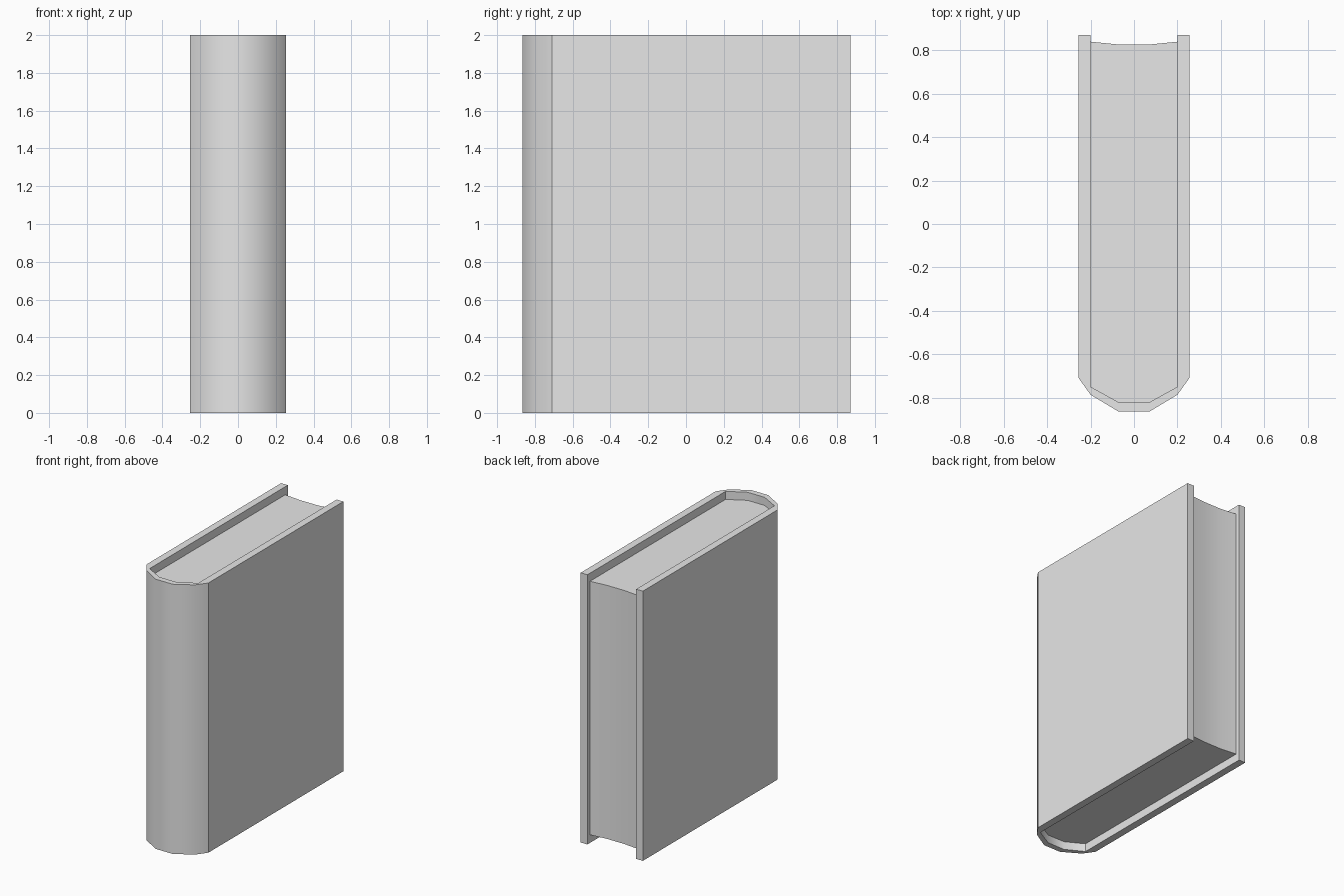
import bpy
import bmesh
import math

cube = bpy.data.objects.get("Cube")
if cube:
    bpy.data.objects.remove(cube)

grey = bpy.data.materials.new("plain_grey")
grey.use_nodes = True
colour = (0.8, 0.8, 0.8, 1)
grey.diffuse_color = colour
grey.node_tree.nodes["Principled BSDF"].inputs["Base Color"].default_value = colour


def mirrored(half):
    """Complete a left-hand path with its mirror image across x = 0."""
    return half + [(-x, y) for x, y in reversed(half)]


def extrude_outline(name, outline, bottom, top):
    """Stand a flat outline up between two heights."""
    bm = bmesh.new()
    face = bm.faces.new([bm.verts.new((x, y, bottom)) for x, y in outline])
    grown = bmesh.ops.extrude_face_region(bm, geom=[face])["geom"]
    rising = [v for v in grown if isinstance(v, bmesh.types.BMVert)]
    bmesh.ops.translate(bm, verts=rising, vec=(0, 0, top - bottom))
    bmesh.ops.recalc_face_normals(bm, faces=bm.faces)
    mesh = bpy.data.meshes.new(name)
    bm.to_mesh(mesh)
    bm.free()
    mesh.materials.append(grey)
    obj = bpy.data.objects.new(name, mesh)
    bpy.context.collection.objects.link(obj)
    bpy.ops.object.select_all(action="DESELECT")
    obj.select_set(True)
    bpy.context.view_layer.objects.active = obj
    bpy.ops.object.shade_smooth_by_angle(angle=math.radians(34))
    return obj


# Paths run from the open back edge round the spine
outer = mirrored([(-0.255, 0.87), (-0.255, -0.71), (-0.2, -0.787), (-0.07, -0.865)])
inner = mirrored([(-0.2, 0.87), (-0.2, -0.75), (-0.07, -0.822)])

# Cover: two boards joined by the rounded spine
extrude_outline("cover", outer + inner[::-1], 0, 2)

# Page block: recessed at both ends, with a hollow fore edge
fore_edge = mirrored([(-0.2, 0.84), (-0.07, 0.827)])
extrude_outline("pages", inner[1:-1] + fore_edge[::-1], 0.06, 1.94)
